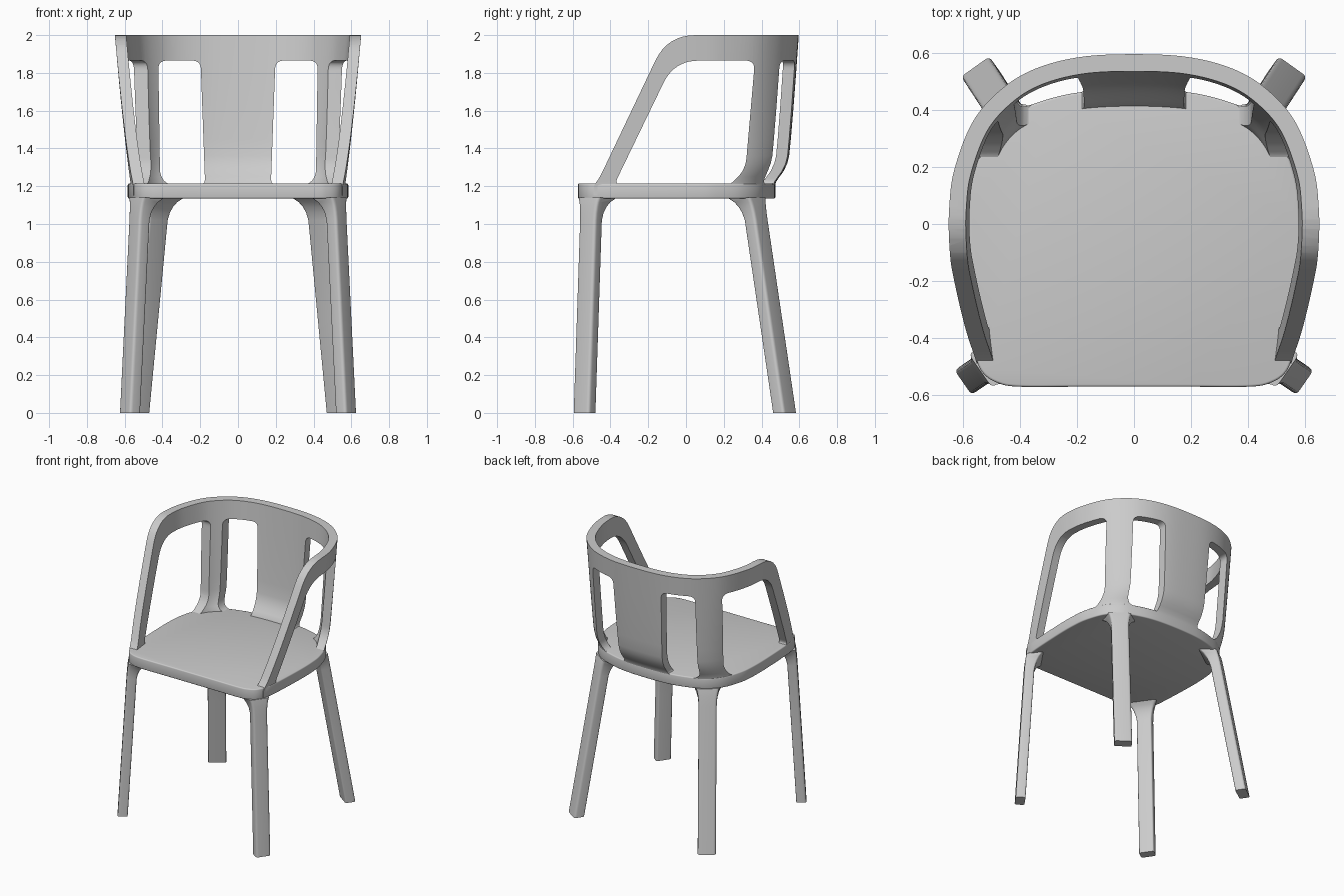
import bpy, bmesh, math
from mathutils import Vector, Matrix

if "Cube" in bpy.data.objects:
    bpy.data.objects.remove(bpy.data.objects["Cube"])


def spline(pts, n=8):
    """Open smooth curve through 2D points."""
    p = [Vector(q) for q in pts]
    p = [2 * p[0] - p[1]] + p + [2 * p[-1] - p[-2]]
    out = []
    for a, b, c, d in zip(p, p[1:], p[2:], p[3:]):
        for k in range(n):
            t = k / n
            out.append(0.5 * (2 * b + (c - a) * t + (2 * a - 5 * b + 4 * c - d) * t * t
                              + (3 * b - a - 3 * c + d) * t ** 3))
    return out + [p[-2]]


def mirror_path(half):
    """Path ending on x = 0 continued by its mirror image."""
    return half + [(-x, y) for x, y in reversed(half[:-1])]


def rounded(corners, n=8):
    """Polygon from (a, b, radius) corners, with rounded corners."""
    out = []
    for i, (a, b, r) in enumerate(corners):
        c = Vector((a, b))
        d0 = (Vector(corners[i - 1][:2]) - c).normalized()
        d1 = (Vector(corners[(i + 1) % len(corners)][:2]) - c).normalized()
        if r == 0:
            out.append(c)
            continue
        for k in range(n + 1):
            t = k / n
            out.append(c + d0 * r * (1 - t) ** 2 + d1 * r * t * t)
    return out


def make_object(name, bm):
    bmesh.ops.recalc_face_normals(bm, faces=bm.faces)
    me = bpy.data.meshes.new(name)
    bm.to_mesh(me)
    bm.free()
    ob = bpy.data.objects.new(name, me)
    bpy.context.collection.objects.link(ob)
    return ob


def loft(name, rings):
    """Closed solid through rings of equal point count."""
    bm = bmesh.new()
    vs = [[bm.verts.new(p) for p in ring] for ring in rings]
    n = len(vs[0])
    for r0, r1 in zip(vs, vs[1:]):
        for i in range(n):
            j = (i + 1) % n
            bm.faces.new((r0[i], r0[j], r1[j], r1[i]))
    bm.faces.new(vs[0])
    bm.faces.new(vs[-1])
    return make_object(name, bm)


def activate(ob):
    bpy.ops.object.select_all(action='DESELECT')
    ob.select_set(True)
    bpy.context.view_layer.objects.active = ob


def smooth(ob):
    activate(ob)
    bpy.ops.object.shade_smooth_by_angle(angle=math.radians(35))


def cut(ob, tool, operation='DIFFERENCE'):
    m = ob.modifiers.new('cut', 'BOOLEAN')
    m.operation, m.object, m.solver = operation, tool, 'EXACT'
    activate(ob)
    bpy.ops.object.modifier_apply(modifier=m.name)
    bpy.data.objects.remove(tool, do_unlink=True)


# Seat slab
side = [(.572, -.35), (.583, -.1), (.581, .05), (.567, .16), (.52, .29),
        (.44, .38), (.33, .43), (.19, .463), (0, .473)]
front = [(0, -.572), (.2, -.572), (.4, -.572), (.475, -.56), (.53, -.525), (.558, -.46)]
outline = spline(mirror_path(front + side))[:-1]
seat = loft('seat', [[(p.x, p.y, z) for p in outline] for z in (1.135, 1.215)])
bev = seat.modifiers.new('soft_edge', 'BEVEL')
bev.width, bev.segments, bev.limit_method = 0.008, 3, 'ANGLE'
bev.angle_limit = math.radians(50)
activate(seat)
bpy.ops.object.modifier_apply(modifier=bev.name)
smooth(seat)

# Wraparound back shell: loft between the seat outline and the wider rim outline
low = spline(mirror_path([(.555, -.5)] + side))
rim = spline(mirror_path([(.655, -.5), (.655, -.35), (.655, -.1), (.653, .05), (.635, .19),
                          (.57, .36), (.47, .475), (.35, .548), (.19, .59), (0, .60)]))
levels = [(1.15, 0), (1.2, 0), (1.225, .06), (1.25, .2), (1.28, .37), (1.32, .52), (1.36, .6),
          (1.45, .67), (1.6, .77), (1.8, .89), (2.02, 1.01)]  # height, backward lean
bm = bmesh.new()
outer, inner = [], []
for z, ty in levels:
    tx = max(0, (z - 1.2) / .8)
    path = [Vector((a.x + (b.x - a.x) * tx, a.y + (b.y - a.y) * ty)) for a, b in zip(low, rim)]
    ro, ri = [], []
    for i, p in enumerate(path):
        d = (path[min(i + 1, len(path) - 1)] - path[max(i - 1, 0)]).normalized()
        nrm = Vector((-d.y, d.x))
        o, q = p + nrm * .003, p + nrm * .063
        ro.append(bm.verts.new((o.x, o.y, z)))
        ri.append(bm.verts.new((q.x, q.y, z)))
    outer.append(ro)
    inner.append(ri)
last = len(low) - 1
for k in range(len(levels) - 1):
    for g in (outer, inner):
        for i in range(last):
            bm.faces.new((g[k][i], g[k][i + 1], g[k + 1][i + 1], g[k + 1][i]))
    for i in (0, last):
        bm.faces.new((outer[k][i], inner[k][i], inner[k + 1][i], outer[k + 1][i]))
for k in (0, -1):
    for i in range(last):
        bm.faces.new((outer[k][i], outer[k][i + 1], inner[k][i + 1], inner[k][i]))
shell = make_object('back_and_arms', bm)

# Side silhouette with sloping arms
trim = rounded([(-.49, 1.1, 0), (-.49, 1.2, .02), (-.455, 1.25, .03), (-.098, 2.0, .15),
                (.9, 2.0, 0), (.9, 1.1, 0)])
cut(shell, loft('trim', [[(x, p.x, p.y) for p in trim] for x in (-1, 1)]), 'INTERSECT')

# Side openings
hole = rounded([(.365, 1.865, .05), (.315, 1.29, .06), (.235, 1.208, .03),
                (-.38, 1.208, .04), (-.062, 1.865, .13)])
cut(shell, loft('side_cut', [[(x, p.x, p.y) for p in hole] for x in (-1, 1)]))

# Openings either side of the centre splat
for s in (-1, 1):
    hole = rounded([(.198, 1.865, .045), (.422, 1.865, .045), (.412, 1.205, .09),
                    (.174, 1.205, .035)])
    cut(shell, loft('back_cut', [[(s * p.x, y, p.y) for p in hole] for y in (.15, 1)]))
smooth(shell)


# Splayed legs, flaring into the seat
def leg(name, foot, top, facing, width, depth, s):
    out = Vector(facing).normalized()
    tan = Vector((-out.y, out.x))
    w, d = width / 2, depth / 2
    sec = rounded([(d, w, .018), (-d, w, .012), (-d, -w, .012), (d, -w, .018)], 4)
    rings = []
    for z, grow in ((0, 0), (.5, 0), (1.02, 0), (1.06, .006), (1.09, .016),
                    (1.115, .03), (1.14, .055)):
        c = Vector(foot).lerp(Vector(top), z / 1.14)
        ring = []
        for p in sec:
            a = p.x - (grow if p.x < 0 else grow * .1)
            b = p.y * (1 + grow * 0.35 / w) if p.x > 0 else p.y * (1 + grow / w)
            q = c + out * a + tan * b
            ring.append((s * q.x, q.y, z))
        rings.append(ring)
    smooth(loft(name, rings))


for s, tag in ((1, 'right'), (-1, 'left')):
    leg('front_leg_' + tag, (.573, -.538), (.517, -.500), (.82, -.57), .105, .068, s)
    leg('rear_leg_' + tag, (.537, .523), (.428, .355), (.57, .8), .122, .074, s)
